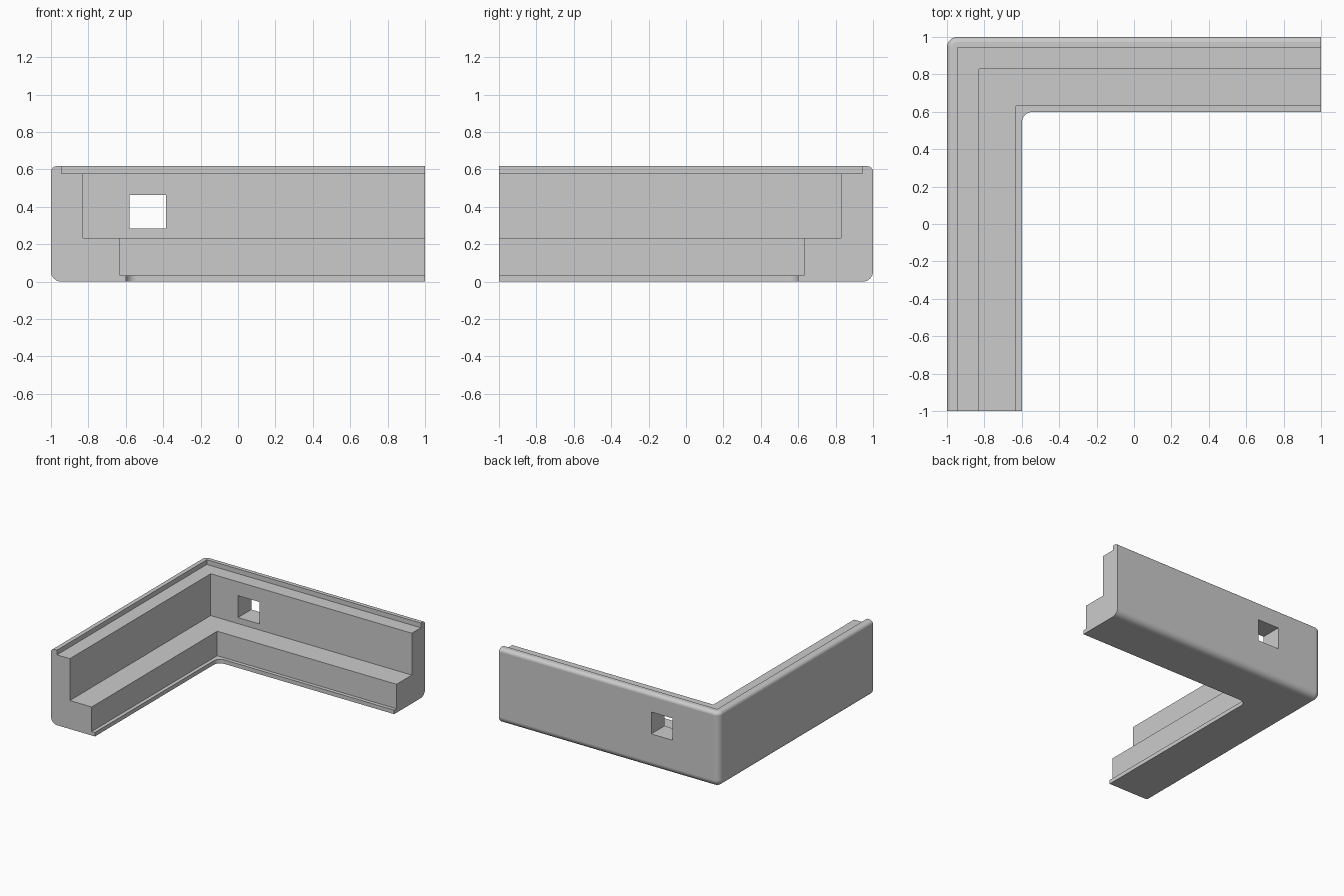
import bpy, bmesh
from math import pi, cos, sin

cube = bpy.data.objects.get("Cube")
if cube:
    bpy.data.objects.remove(cube, do_unlink=True)

OUT_R, TOP_R, IN_R = 0.055, 0.03, 0.06
WIDTH, HEIGHT, SEG = 0.4, 0.617, 8

grey = bpy.data.materials.new("light grey")
color = (0.6, 0.6, 0.6, 1)
grey.diffuse_color = color
grey.use_nodes = True
grey.node_tree.nodes["Principled BSDF"].inputs["Base Color"].default_value = color


def arc(cx, cz, r, start, end):
    steps = [start + (end - start) * i / SEG for i in range(SEG + 1)]
    return [(cx + r * cos(a), cz + r * sin(a)) for a in steps]


# Cross-section: (distance in from the outer wall, height)
profile = arc(OUT_R, OUT_R, OUT_R, 1.5 * pi, pi)
profile += arc(TOP_R, HEIGHT - TOP_R, TOP_R, pi, 0.5 * pi)
profile += [(OUT_R, HEIGHT), (OUT_R, 0.578), (0.172, 0.578), (0.172, 0.234),
            (0.37, 0.234), (0.37, 0.033), (WIDTH, 0.033), (WIDTH, 0)]


def rail(d, z):
    """L-shaped path at inset d, rounded on the outer and inner corner."""
    c = OUT_R if d < OUT_R else d
    if d == WIDTH:
        c = WIDTH + IN_R
    bend = arc(c - 1, 1 - c, c - d, pi, 0.5 * pi)
    return [(x, y, z) for x, y in [(d - 1, -1)] + bend + [(1, 1 - d)]]


# Corner bracket body swept along the L
bm = bmesh.new()
rails = [[bm.verts.new(p) for p in rail(d, z)] for d, z in profile]
for a, b in zip(rails, rails[1:] + rails[:1]):
    for i in range(len(a) - 1):
        bm.faces.new((a[i], a[i + 1], b[i + 1], b[i]))
bm.faces.new([r[0] for r in rails])
bm.faces.new([r[-1] for r in reversed(rails)])
bmesh.ops.remove_doubles(bm, verts=bm.verts[:], dist=1e-5)
bmesh.ops.recalc_face_normals(bm, faces=bm.faces[:])
mesh = bpy.data.meshes.new("corner_bracket")
bm.to_mesh(mesh)
bm.free()
body = bpy.data.objects.new("corner_bracket", mesh)
bpy.context.collection.objects.link(body)
mesh.materials.append(grey)

# Square hole through the back wall
bpy.ops.mesh.primitive_cube_add(size=1, location=(-0.482, 0.93, 0.374))
cutter = bpy.context.object
cutter.name = "hole_cutter"
cutter.scale = (0.195, 0.4, 0.18)
cutter.hide_render = True
cutter.data.materials.append(grey)

bpy.ops.object.select_all(action='DESELECT')
body.select_set(True)
bpy.context.view_layer.objects.active = body
cut = body.modifiers.new("hole", 'BOOLEAN')
cut.operation = 'DIFFERENCE'
cut.solver = 'EXACT'
cut.object = cutter
bpy.ops.object.modifier_apply(modifier=cut.name)
bpy.data.objects.remove(cutter, do_unlink=True)

# Smooth fillets, crisp steps
bpy.ops.object.shade_smooth_by_angle(angle=pi / 6)
weighted = body.modifiers.new("flat_walls", 'WEIGHTED_NORMAL')
weighted.keep_sharp = True
